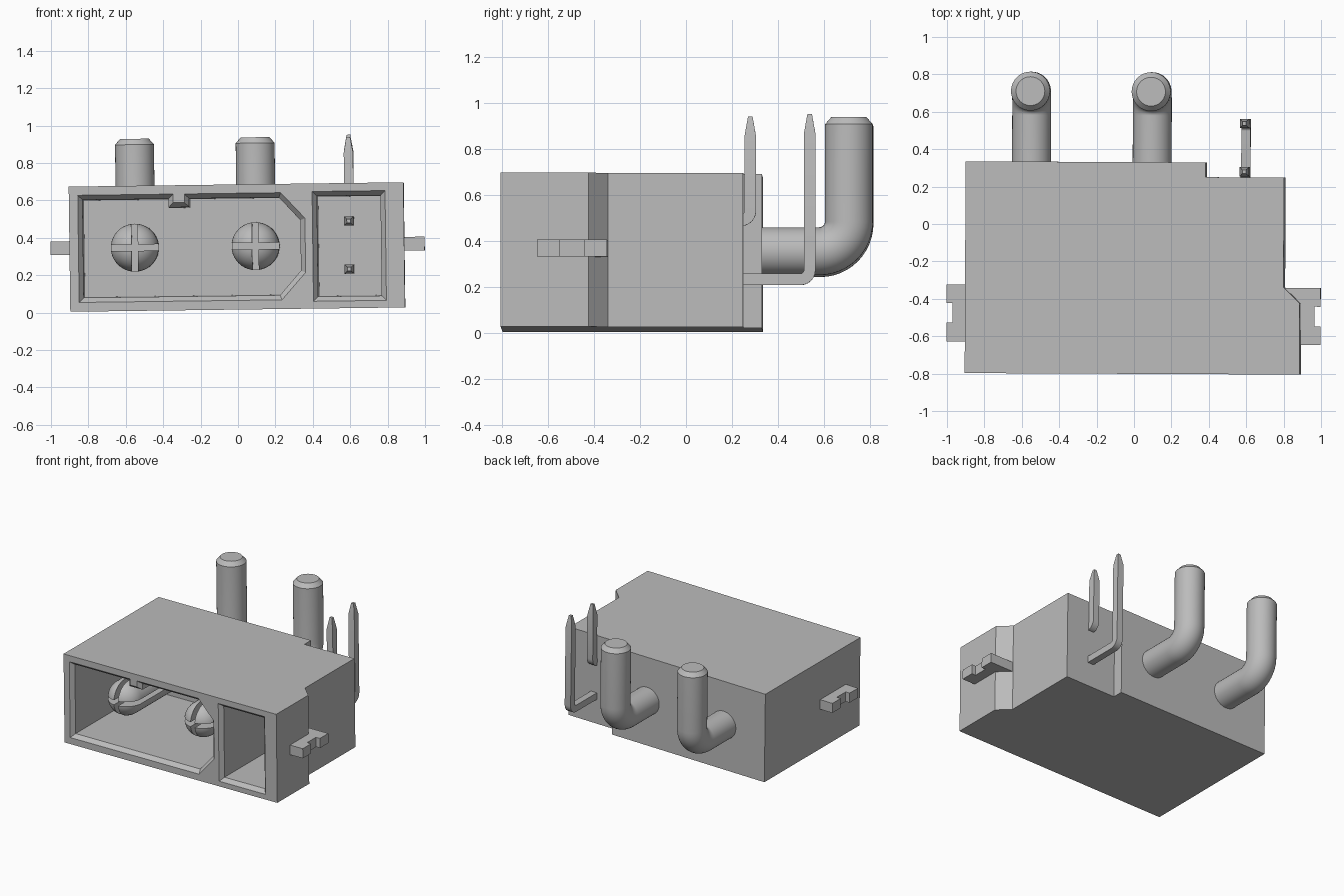
import bpy, bmesh, math
from mathutils import Matrix, Vector

if "Cube" in bpy.data.objects:
    bpy.data.objects.remove(bpy.data.objects["Cube"], do_unlink=True)

grey = bpy.data.materials.new("plain grey")
grey.use_nodes = True
grey.diffuse_color = (0.5, 0.5, 0.5, 1)
grey.node_tree.nodes["Principled BSDF"].inputs["Base Color"].default_value = (0.5, 0.5, 0.5, 1)

# The whole part sits with a very slight lean
LEAN = Matrix.Rotation(-0.013, 4, 'Y') @ Matrix.Rotation(-0.0045, 4, 'Z')


def loft(name, rings):
    """Skin a closed solid through rings of equal point count."""
    bm = bmesh.new()
    loops = [[bm.verts.new(p) for p in ring] for ring in rings]
    for a, b in zip(loops, loops[1:]):
        for i in range(len(a)):
            j = (i + 1) % len(a)
            bm.faces.new((a[i], a[j], b[j], b[i]))
    bm.faces.new(loops[0][::-1])
    bm.faces.new(loops[-1])
    bmesh.ops.recalc_face_normals(bm, faces=bm.faces)
    mesh = bpy.data.meshes.new(name)
    bm.to_mesh(mesh)
    bm.free()
    mesh.materials.append(grey)
    ob = bpy.data.objects.new(name, mesh)
    bpy.context.collection.objects.link(ob)
    ob.matrix_world = LEAN
    return ob


def prism(name, outline, z0, z1):
    return loft(name, [[(x, y, z) for x, y in outline] for z in (z0, z1)])


def box(name, x0, x1, y0, y1, z0, z1):
    return prism(name, [(x0, y0), (x1, y0), (x1, y1), (x0, y1)], z0, z1)


def sweep(name, x, path, section):
    """Sweep a section along (y, z, scale) points in the plane at x."""
    rings = []
    for i, (y, z, s) in enumerate(path):
        a, b = path[max(i - 1, 0)], path[min(i + 1, len(path) - 1)]
        t = Vector((b[0] - a[0], b[1] - a[1])).normalized()
        rings.append([(x + u * s, y - t.y * v * s, z + t.x * v * s) for u, v in section])
    return loft(name, rings)


def bend(y, z, r, s, steps):
    """Quarter turn from heading back to heading up, corner at (y, z)."""
    angles = [math.pi / 2 * i / steps for i in range(steps + 1)]
    return [(y - r + r * math.sin(a), z + r - r * math.cos(a), s) for a in angles]


def cut(target, cutter):
    mod = target.modifiers.new("cut", 'BOOLEAN')
    mod.operation, mod.object, mod.solver = 'DIFFERENCE', cutter, 'EXACT'
    bpy.context.view_layer.update()
    with bpy.context.temp_override(object=target, active_object=target,
                                   selected_objects=[target]):
        bpy.ops.object.modifier_apply(modifier=mod.name)
    bpy.data.objects.remove(cutter, do_unlink=True)


def smooth(ob):
    bpy.ops.object.select_all(action='DESELECT')
    ob.select_set(True)
    bpy.context.view_layer.objects.active = ob
    bpy.ops.object.shade_smooth_by_angle(angle=math.radians(35))


# Housing block with chamfered flank and stepped back
FRONT, FLOOR = -0.801, 0.1
housing = prism("housing", [(-0.893, FRONT), (0.897, FRONT), (0.897, -0.42), (0.81, -0.335),
                            (0.81, 0.252), (0.39, 0.252), (0.39, 0.331), (-0.893, 0.331)],
                0.016, 0.685)


# Sockets, with a bevelled mouth
def power_outline(t):
    left, right, top, low = -0.845 + t, 0.368 - t, 0.638 - t, 0.065 + t
    cx, k0, k1, kz = 0.24 - 0.4 * t, -0.335 - t, -0.275 + t, 0.592 - t
    return [(left, low), (cx, low), (right, 0.21 + 0.4 * t), (right, 0.5 - 0.4 * t),
            (cx, top), (k1, top), (k1, kz), (k0, kz), (k0, top), (left, top)]


def signal_outline(t):
    return [(0.408 + t, 0.055 + t), (0.798 - t, 0.055 + t),
            (0.798 - t, 0.642 - t), (0.408 + t, 0.642 - t)]


for outline in (power_outline, signal_outline):
    stations = [(FRONT - 0.1, 0), (FRONT, 0), (FRONT + 0.03, 0.025), (FLOOR, 0.028)]
    cut(housing, loft("socket_cutter", [[(x, y, z) for x, z in outline(t)] for y, t in stations]))

# Notched side tabs
for name, side, inner, y0 in (("left_tab", 1, 0.78, -0.643), ("right_tab", -1, 0.87, -0.632)):
    edge = 1.0045 if side > 0 else 0.9955
    pts = [(inner, y0), (edge, y0), (edge, y0 + 0.1), (edge - 0.033, y0 + 0.1),
           (edge - 0.033, y0 + 0.205), (edge, y0 + 0.205), (edge, y0 + 0.305), (inner, y0 + 0.305)]
    prism(name, [(side * x, y) for x, y in pts], 0.32, 0.393)

# Power pins: slotted round head, shaft and upturned tail
circle = [(math.cos(a), math.sin(a)) for a in (math.tau * i / 40 for i in range(40))]
R, TAIL, PZ, HEAD = 0.128, 0.104, 0.354, -0.55
for name, x in (("right_power_pin", -0.545), ("left_power_pin", 0.1)):
    path = [(HEAD - R * math.cos(a), PZ, R * math.sin(a))
            for a in (math.pi / 2 * i / 12 for i in range(1, 13))]
    path += [(FLOOR + 0.05, PZ, R), (FLOOR + 0.051, PZ, TAIL)]
    path += bend(0.708, PZ, 0.128, TAIL, 12)
    path += [(0.708, 0.905, TAIL), (0.708, 0.936, 0.077)]
    pin = sweep(name, x, path, circle)
    w = 0.017
    cut(pin, box("slot_cutter", x - w, x + w, HEAD - 0.2, -0.15, PZ - 0.2, PZ + 0.2))
    cut(pin, box("slot_cutter", x - 0.2, x + 0.2, HEAD - 0.2, -0.15, PZ - w, PZ + w))
    smooth(pin)

# Square signal pins with tapered ends
square = [(-1, -1), (1, -1), (1, 1), (-1, 1)]
H = 0.025
for name, y, z, top in (("upper_signal_pin", 0.282, 0.482, 0.932),
                        ("lower_signal_pin", 0.54, 0.225, 0.943)):
    path = [(-0.5, z, H * 0.4), (-0.42, z, H)] + bend(y, z, 0.04, H, 6)
    path += [(y, top - 0.085, H), (y, top, H * 0.4)]
    smooth(sweep(name, 0.6, path, square))
